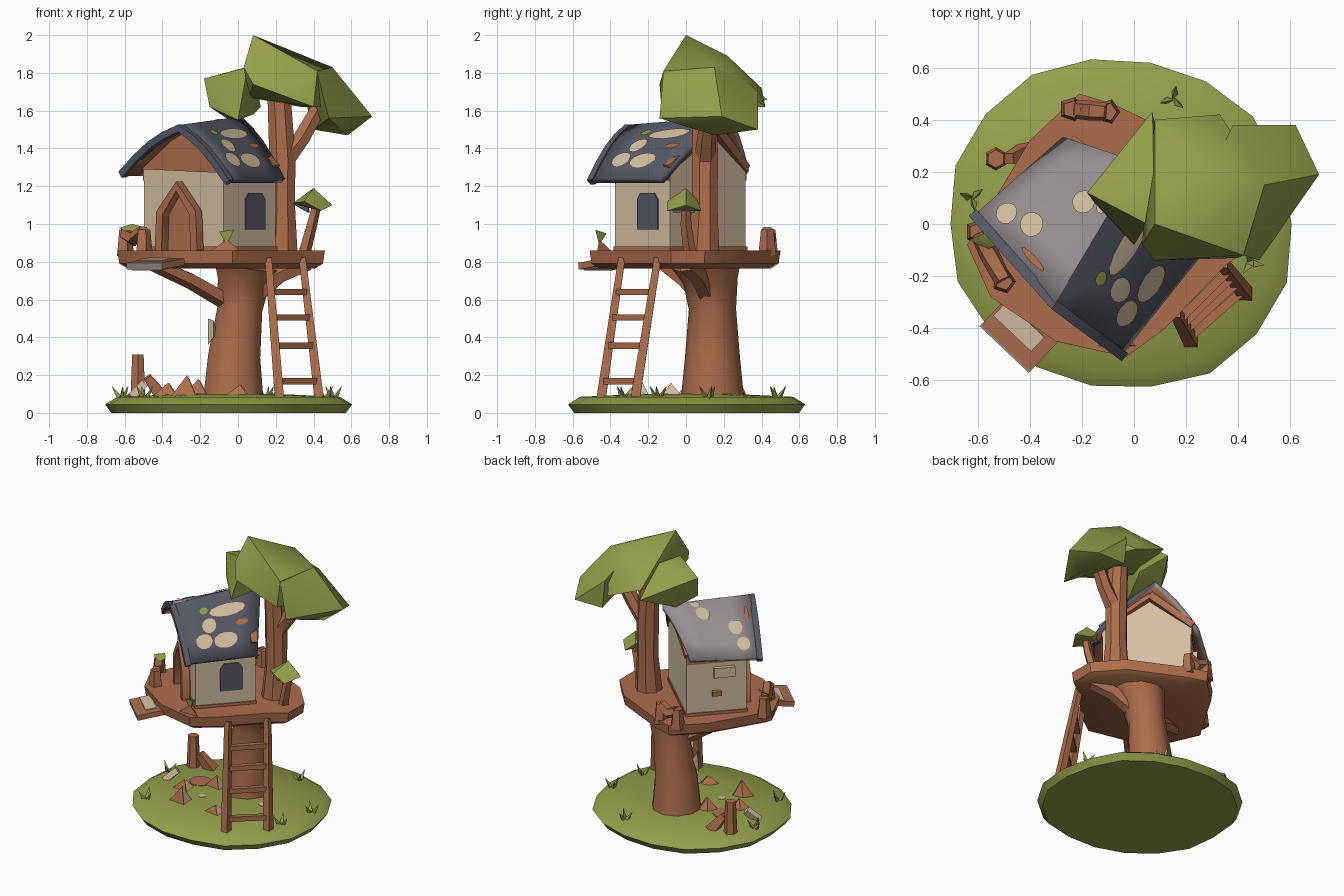
import bpy, bmesh, math, random
from mathutils import Vector, Matrix

if "Cube" in bpy.data.objects:
    bpy.data.objects.remove(bpy.data.objects["Cube"])

random.seed(4)
UP = Vector((0, 0, 1))


def mat(name, r, g, b):
    m = bpy.data.materials.new(name)
    m.diffuse_color = (r, g, b, 1)
    m.use_nodes = True
    m.node_tree.nodes["Principled BSDF"].inputs["Base Color"].default_value = m.diffuse_color
    return m


GREEN = mat("leaf green", 0.30, 0.35, 0.07)
BROWN = mat("bark brown", 0.42, 0.155, 0.072)
CREAM = mat("cream", 0.66, 0.52, 0.36)
SLATE = mat("slate", 0.095, 0.1, 0.13)
GREY = mat("light roof grey", 0.32, 0.285, 0.3)
HOUSE = Matrix.Translation((-0.15, -0.03, 0)) @ Matrix.Rotation(math.radians(-43.5), 4, 'Z')


def finish(name, bm, mats, space=None, face_up=False):
    if space:
        bm.transform(space)
    bmesh.ops.recalc_face_normals(bm, faces=bm.faces[:])
    if face_up and sum(f.normal.z for f in bm.faces) < 0:
        bmesh.ops.reverse_faces(bm, faces=bm.faces[:])
    me = bpy.data.meshes.new(name)
    bm.to_mesh(me)
    bm.free()
    ob = bpy.data.objects.new(name, me)
    bpy.context.collection.objects.link(ob)
    for m in (mats if isinstance(mats, list) else [mats]):
        me.materials.append(m)
    bpy.ops.object.select_all(action='DESELECT')
    ob.select_set(True)
    bpy.context.view_layer.objects.active = ob
    bpy.ops.object.shade_smooth_by_angle(angle=math.radians(40))
    return ob


def loft(name, rings, m, space=None):
    """Skin a list of equal-length point rings and cap both ends."""
    bm = bmesh.new()
    vs = [[bm.verts.new(p) for p in r] for r in rings]
    n = len(vs[0])
    for a, b in zip(vs, vs[1:]):
        for i in range(n):
            bm.faces.new((a[i], a[(i + 1) % n], b[(i + 1) % n], b[i]))
    bm.faces.new(vs[0])
    bm.faces.new(vs[-1])
    return finish(name, bm, m, space)


def tube(name, path, m, n=6, space=None):
    """Tube through (x, y, z, radius) points."""
    pts = [Vector(p[:3]) for p in path]
    rings = []
    for i, p in enumerate(path):
        d = (pts[min(i + 1, len(pts) - 1)] - pts[max(i - 1, 0)]).normalized()
        a = d.cross(Vector((0, 1, 0)) if abs(d.y) < 0.8 else Vector((1, 0, 0))).normalized()
        b = d.cross(a)
        rings.append([pts[i] + p[3] * (a * math.cos(t) + b * math.sin(t))
                      for t in (math.tau * (k + 0.5) / n for k in range(n))])
    return loft(name, rings, m, space)


def hull(name, pts, m, space=None):
    bm = bmesh.new()
    for p in pts:
        bm.verts.new(p)
    res = bmesh.ops.convex_hull(bm, input=bm.verts[:])
    bmesh.ops.delete(bm, geom=[v for v in res["geom_interior"] if v.is_valid], context='VERTS')
    return finish(name, bm, m, space)


def box(name, x0, x1, y0, y1, z0, z1, m, space=None):
    return hull(name, [(x, y, z) for x in (x0, x1) for y in (y0, y1) for z in (z0, z1)], m, space)


# grassy base
wob = [random.uniform(0.97, 1.03) for _ in range(18)]


def ground_ring(k, z):
    return [(-0.05 + 0.665 * k * w * math.cos(math.tau * i / 18),
             0.645 * k * w * math.sin(math.tau * i / 18), z) for i, w in enumerate(wob)]


loft("ground", [ground_ring(0.95, 0), ground_ring(1, 0.045), ground_ring(0.9, 0.085),
                ground_ring(0.4, 0.1)], GREEN)


def spot(name, x, y, r, m):
    loft(name, [[(x + r * math.cos(i * math.tau / 9), y + r * math.sin(i * math.tau / 9), z)
                 for i in range(9)] for z in (0.094, 0.103)], m)


spot("dirt_patch", -0.34, 0.06, 0.075, BROWN)
spot("pale_ground_patch", 0.2, 0.0, 0.03, CREAM)
spot("pale_ground_patch", -0.2, -0.12, 0.025, CREAM)

# grass tufts
for x, y in [(-0.62, 0.1), (0.5, 0.12), (0.15, 0.48), (-0.5, -0.33), (0.45, -0.15)]:
    for k in range(3):
        a = k * 2.1 + x * 9
        tube("grass_tuft", [(x, y, 0.06, 0.022), (x + 0.05 * math.cos(a), y + 0.05 * math.sin(a),
                                                  0.14, 0.002)], GREEN, 3)

# stump, logs and stones on the grass
tube("stump", [(-0.53, 0.25, 0.07, 0.045), (-0.53, 0.25, 0.31, 0.035)], BROWN, 6)
tube("stump_root", [(-0.4, 0.28, 0.08, 0.05), (-0.48, 0.25, 0.19, 0.03)], BROWN, 4)
tube("leaning_log", [(-0.57, -0.02, 0.08, 0.03), (-0.5, 0.03, 0.15, 0.03)], CREAM, 4)
for x, y, h in [(-0.28, -0.25, 0.2), (0.0, -0.27, 0.15), (-0.38, -0.08, 0.16), (-0.22, 0.06, 0.18)]:
    hull("wood_chunk", [(x - 0.08, y - 0.03, 0.08), (x + 0.06, y - 0.05, 0.08), (x + 0.05, y + 0.06, 0.08),
                        (x - 0.03, y + 0.05, 0.08), (x + 0.01, y, h)], BROWN)
    hull("wood_chunk_cut", [(x + 0.015, y, h), (x + 0.05, y + 0.05, 0.1), (x + 0.056, y - 0.04, 0.1),
                            (x + 0.03, y, 0.1)], CREAM)

# tree trunk and branches
tube("lower_trunk", [(-0.025, 0.14, 0.07, 0.168), (-0.02, 0.14, 0.3, 0.145), (0.01, 0.14, 0.55, 0.125),
                     (0.03, 0.13, 0.7, 0.145), (0.05, 0.11, 0.8, 0.19)], BROWN, 10)
tube("upper_trunk", [(0.23, 0.09, 0.8, 0.095), (0.235, 0.1, 1.1, 0.072), (0.235, 0.1, 1.35, 0.075),
                     (0.215, 0.1, 1.72, 0.065)], BROWN, 8)
tube("branch", [(0.24, 0.1, 1.33, 0.06), (0.34, 0.11, 1.46, 0.05), (0.43, 0.13, 1.62, 0.045)], BROWN, 6)
tube("small_branch", [(0.35, 0.02, 0.85, 0.035), (0.39, 0.0, 1.0, 0.03), (0.42, 0.0, 1.12, 0.025)], BROWN, 5)
tube("left_brace", [(-0.45, -0.12, 0.79, 0.04), (-0.25, 0.0, 0.7, 0.045), (-0.04, 0.12, 0.58, 0.05)], BROWN, 5)
tube("right_brace", [(0.36, 0.0, 0.79, 0.05), (0.22, 0.06, 0.73, 0.05), (0.07, 0.12, 0.6, 0.05)], BROWN, 5)
hull("bark_patch", [(-0.16, 0.08, 0.36), (-0.13, 0.04, 0.4), (-0.13, 0.05, 0.49), (-0.16, 0.1, 0.5),
                    (-0.11, 0.12, 0.42)], CREAM)

# leaf crown
hull("main_leaves", [(0.08, 0, 2.0), (0.3, 0.22, 1.89), (0.5, 0.15, 1.83), (0.03, -0.08, 1.83),
                     (0.08, -0.14, 1.74), (0.42, -0.12, 1.81), (0.4, -0.13, 1.62), (0.08, 0.4, 1.72),
                     (0.33, 0.42, 1.62), (0.3, 0.37, 1.74), (0.06, 0.1, 1.67), (0.25, 0.0, 1.64),
                     (0.48, 0.05, 1.62)], GREEN)
hull("right_leaves", [(0.5, 0.15, 1.83), (0.42, -0.12, 1.8), (0.48, -0.14, 1.56), (0.71, 0.19, 1.57),
                      (0.62, 0.38, 1.5), (0.4, 0.38, 1.5), (0.58, 0.15, 1.47), (0.3, 0.22, 1.85),
                      (0.38, 0.38, 1.7), (0.45, 0.1, 1.58)], GREEN)
hull("left_leaves", [(-0.18, 0.12, 1.77), (-0.15, 0.08, 1.62), (0.0, -0.08, 1.55), (0.08, 0.1, 1.58),
                     (-0.06, 0.2, 1.56), (0.05, 0.0, 1.83), (0.08, 0.2, 1.84), (0.07, 0.43, 1.66),
                     (0.12, 0.2, 1.62)], GREEN)
hull("small_leaves", [(0.29, -0.05, 1.11), (0.4, 0.0, 1.19), (0.5, 0.0, 1.1), (0.44, -0.1, 1.07),
                      (0.43, 0.08, 1.07), (0.36, 0.06, 1.13), (0.35, -0.1, 1.12)], GREEN)
hull("small_leaf_underside", [(0.29, -0.05, 1.11), (0.3, 0.03, 1.1), (0.37, -0.07, 1.06),
                              (0.38, 0.05, 1.06), (0.37, 0.0, 1.12)], SLATE)

# platform
deck = [(-0.64, -0.08), (-0.55, -0.28), (-0.3, -0.45), (-0.03, -0.51), (0.12, -0.4), (0.35, -0.16),
        (0.46, -0.08), (0.46, 0.1), (0.3, 0.28), (-0.08, 0.46), (-0.21, 0.5), (-0.4, 0.32)]
loft("platform", [[(-0.05 + (x + 0.05) * k, y * k, z) for x, y in deck]
                  for k, z in ((0.9, 0.765), (0.98, 0.79), (1, 0.86))], BROWN)

# door step in front of the house
step = Matrix.Translation((-0.43, -0.41, 0.79)) @ Matrix.Rotation(math.radians(-43.5), 4, 'Z') @ \
    Matrix.Rotation(math.radians(8), 4, 'X')
box("door_step", -0.13, 0.13, -0.09, 0.1, -0.018, 0.018, BROWN, step)
box("door_step_patch", -0.12, 0.08, -0.03, 0.045, 0.016, 0.024, CREAM, step)
box("door_step_edge", -0.13, 0.13, -0.097, -0.089, -0.018, 0.018, GREY, step)
box("door_step_underside", -0.11, 0.11, -0.08, 0.0, -0.024, -0.016, CREAM, step)

# railings at the deck corners
for (x0, y0), (x1, y1) in [((-0.6, -0.03), (-0.5, -0.22)), ((-0.24, 0.44), (-0.1, 0.43))]:
    for x, y in ((x0, y0), (x1, y1)):
        tube("railing_post", [(x, y, 0.83, 0.05), (x, y, 0.97, 0.035)], BROWN, 5)
    tube("railing_bar", [(x0, y0, 0.95, 0.035), ((x0 + x1) / 2, (y0 + y1) / 2, 0.92, 0.04),
                         (x1, y1, 0.96, 0.035)], BROWN, 5)
hull("railing_leaf", [(-0.63, -0.06, 0.98), (-0.52, -0.08, 0.99), (-0.56, -0.03, 1.0), (-0.57, -0.1, 0.95)], GREEN)
hull("deck_knot", [(-0.15, -0.47, 0.85), (0.02, -0.47, 0.85), (-0.07, -0.39, 0.85), (-0.06, -0.46, 0.92)], BROWN)
hull("deck_leaf", [(-0.1, -0.46, 0.96), (-0.02, -0.48, 0.97), (-0.04, -0.42, 0.95), (-0.06, -0.46, 0.89)], GREEN)

# ladder
A0, A1 = Vector((0.22, -0.45, 0.07)), Vector((0.16, -0.34, 0.82))
B0, B1 = Vector((0.43, -0.27, 0.07)), Vector((0.34, -0.15, 0.82))
for p, q in ((A0, A1), (B0, B1)):
    tube("ladder_rail", [(*p, 0.035), (*q, 0.026)], BROWN, 4)
for t in (0.13, 0.38, 0.58, 0.76):
    tube("ladder_rung", [(*A0.lerp(A1, t), 0.024), (*B0.lerp(B1, t), 0.024)], BROWN, 4)

# house walls, skirting and gables (house space: x across, y from front to back)
gable = [(-0.29, 0.85), (0.29, 0.85), (0.29, 1.3), (0.02, 1.52), (-0.29, 1.3)]
loft("house_walls", [[(x, y, z) for x, z in gable] for y in (-0.2, 0.2)], CREAM, HOUSE)
box("skirting", -0.297, 0.297, -0.207, 0.207, 0.85, 0.88, BROWN, HOUSE)
loft("front_gable_board", [[(x, y, z) for x, z in ((-0.3, 1.29), (0.3, 1.27), (0.03, 1.52))]
                           for y in (-0.209, -0.199)], BROWN, HOUSE)
for s in (-1, 1):
    box("eave_board", s * 0.288, s * 0.297, -0.2, 0.2, 1.23, 1.31, BROWN, HOUSE)
    tube("back_barge_board", [(s * 0.3, 0.19, 1.295, 0.03), (-0.02, 0.23, 1.51, 0.035)], BROWN, 4, HOUSE)

# door with a peaked frame
arch = [(-0.13, 0.86), (-0.12, 1.06), (0, 1.2), (0.12, 1.06), (0.13, 0.86)]
tube("door_frame", [(x, -0.235, z, 0.035) for x, z in arch], BROWN, 4, HOUSE)
loft("door", [[(x, y, z) for x, z in arch] for y in (-0.208, -0.199)], BROWN, HOUSE)

# windows and wall knob
win = [(-0.035, 0.97), (0.115, 0.97), (0.115, 1.13), (0.09, 1.165), (-0.01, 1.165), (-0.035, 1.13)]
loft("right_window", [[(x, y, z) for y, z in win] for x in (0.289, 0.298)], SLATE, HOUSE)
box("left_knob", -0.32, -0.28, -0.03, 0.03, 1.0, 1.03, BROWN, HOUSE)
box("left_ledge", -0.32, -0.28, -0.12, 0.02, 1.13, 1.2, CREAM, HOUSE)

# roof surface: t from ridge (0) to eave (1), w from front (0) to back (1)
EAVE = {-1: (Vector((-0.38, -0.27, 1.28)), Vector((-0.34, 0.18, 1.28))),
        1: (Vector((0.4, -0.27, 1.24)), Vector((0.36, 0.2, 1.24)))}
RIDGE = (Vector((0.08, -0.31, 1.525)), Vector((-0.06, 0.31, 1.57)))


def roof_point(side, t, w, lift=0.0):
    p = RIDGE[0].lerp(RIDGE[1], w).lerp(EAVE[side][0].lerp(EAVE[side][1], w), t)
    return p + UP * (0.035 * math.sin(math.pi * t) + lift)


bm = bmesh.new()
cols = [(-1, t / 4) for t in (4, 3, 2, 1)] + [(1, t / 4) for t in range(5)]
grid = [[bm.verts.new(roof_point(s, t, w / 4)) for w in range(5)] for s, t in cols]
for k, (a, b) in enumerate(zip(grid, grid[1:])):
    for i in range(4):
        bm.faces.new((a[i], b[i], b[i + 1], a[i + 1])).material_index = 1 if k < 4 else 0
roof = finish("roof", bm, [SLATE, GREY, BROWN], HOUSE, True)
sol = roof.modifiers.new("thickness", 'SOLIDIFY')
sol.thickness = 0.035
sol.material_offset = 2

# slate edging along the front and the left eave
tube("front_roof_edge", [(*(roof_point(s, t, 0) - UP * 0.018), 0.027)
                         for s, t in cols], SLATE, 4, HOUSE)

# painted roof patches: side, t, w, radius in t, radius in w, material
for side, t, w, rt, rw, m in [
        (-1, 0.82, 0.2, 0.09, 0.09, CREAM), (-1, 0.58, 0.27, 0.11, 0.09, CREAM),
        (-1, 0.3, 0.62, 0.12, 0.08, CREAM), (-1, 0.1, 0.66, 0.06, 0.05, CREAM),
        (-1, 0.38, 0.1, 0.14, 0.025, BROWN), (1, 0.36, 0.6, 0.1, 0.22, CREAM),
        (1, 0.55, 0.36, 0.11, 0.09, CREAM), (1, 0.76, 0.27, 0.1, 0.11, CREAM),
        (1, 0.78, 0.56, 0.1, 0.16, CREAM), (1, 0.58, 0.78, 0.04, 0.08, BROWN),
        (1, 0.3, 0.32, 0.06, 0.05, GREEN)]:
    bm = bmesh.new()
    mid = bm.verts.new(roof_point(side, t, w, 0.009))
    rim = [bm.verts.new(roof_point(side, t + rt * math.cos(a), w + rw * math.sin(a), 0.008))
           for a in (math.tau * i / 12 for i in range(12))]
    for i in range(12):
        bm.faces.new((mid, rim[i], rim[(i + 1) % 12]))
    finish("roof_patch", bm, m, HOUSE, True)
